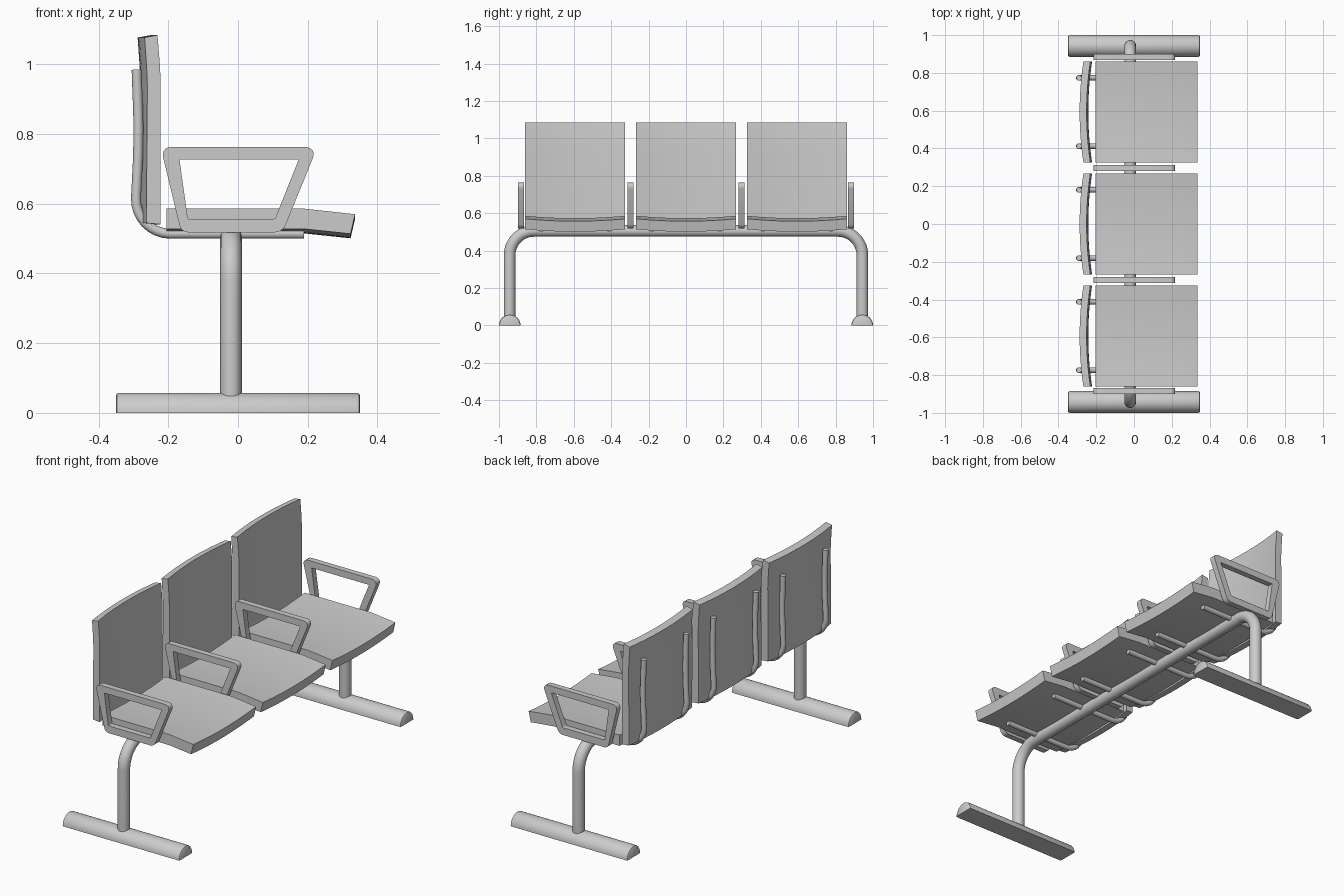
import bpy, bmesh, math
from mathutils import Vector

if "Cube" in bpy.data.objects:
    bpy.data.objects.remove(bpy.data.objects["Cube"])


def finish(ob, angle=35):
    bpy.ops.object.select_all(action='DESELECT')
    ob.select_set(True)
    bpy.context.view_layer.objects.active = ob
    if ob.type == 'CURVE':
        bpy.ops.object.convert(target='MESH')
        ob = bpy.context.object
    bpy.ops.object.shade_smooth_by_angle(angle=math.radians(angle))


def loft(name, rings, loop=False):
    """Skin closed rings of points; cap the ends unless the rings form a loop."""
    bm = bmesh.new()
    rows = [[bm.verts.new(p) for p in r] for r in rings]
    n = len(rows[0])
    for i in range(len(rows) if loop else len(rows) - 1):
        a, b = rows[i], rows[(i + 1) % len(rows)]
        for j in range(n):
            k = (j + 1) % n
            bm.faces.new((a[j], a[k], b[k], b[j]))
    if not loop:
        bm.faces.new(rows[0])
        bm.faces.new(rows[-1])
    bmesh.ops.recalc_face_normals(bm, faces=bm.faces)
    me = bpy.data.meshes.new(name)
    bm.to_mesh(me)
    bm.free()
    ob = bpy.data.objects.new(name, me)
    bpy.context.collection.objects.link(ob)
    finish(ob)


def fillet(pts, dist, closed=False, n=8):
    """Round the corners of a path, starting each bend dist away from its corner."""
    pts = [Vector(p) for p in pts]
    out = []
    for i, p in enumerate(pts):
        if not closed and i in (0, len(pts) - 1):
            out.append(p)
            continue
        d = dist[i] if isinstance(dist, (list, tuple)) else dist
        u = (pts[i - 1] - p).normalized() * d
        v = (pts[(i + 1) % len(pts)] - p).normalized() * d
        for s in range(n + 1):
            t = s / n
            out.append(p + u * ((1 - t) ** 3 + 3 * (1 - t) ** 2 * t * 0.45)
                       + v * (t ** 3 + 3 * t * t * (1 - t) * 0.45))
    return out


def tube(name, path, radius):
    cu = bpy.data.curves.new(name, 'CURVE')
    cu.dimensions = '3D'
    cu.bevel_depth = radius
    cu.bevel_resolution = 6
    cu.use_fill_caps = True
    sp = cu.splines.new('POLY')
    sp.points.add(len(path) - 1)
    for q, p in zip(sp.points, path):
        q.co = (*p, 1)
    ob = bpy.data.objects.new(name, cu)
    bpy.context.collection.objects.link(ob)
    finish(ob)


# Beam bent down into a leg at each end
tube("beam_and_legs", fillet([(-0.02, -0.943, 0.045), (-0.02, -0.943, 0.505),
                              (-0.02, 0.943, 0.505), (-0.02, 0.943, 0.045)], 0.13, n=14), 0.031)

# Half-round feet with eased ends
for side in (-1, 1):
    rings = []
    for x, s in ((-0.35, 0.88), (-0.347, 0.96), (-0.34, 1), (0.34, 1), (0.347, 0.96), (0.35, 0.88)):
        rings.append([(x, side * 0.9425 + 0.0575 * s * math.cos(math.pi * k / 16),
                       0.0575 * s * math.sin(math.pi * k / 16)) for k in range(17)])
    loft("foot", rings)

# Side profiles (x, z) of the seat and backrest
SEAT = [(-0.205, 0.586), (0.19, 0.586), (0.336, 0.570), (0.323, 0.514), (0.19, 0.528), (-0.205, 0.528)]
BACK = [(-0.222, 0.541), (-0.222, 0.94), (-0.2235, 0.99), (-0.231, 1.084),
        (-0.268, 1.077), (-0.262, 0.99), (-0.26, 0.94), (-0.263, 0.545)]
HALF, STEPS = 0.268, 12

for cy in (-0.593, 0, 0.593):
    seat, back = [], []
    for i in range(STEPS + 1):
        t = 2 * i / STEPS - 1
        sag = 1 - t * t
        y = cy + t * HALF
        seat.append([(x, y, z - 0.013 * sag) for x, z in SEAT])
        back.append([(x - 0.02 * sag, y, z) for x, z in BACK])
    loft("seat", seat)
    loft("backrest", back)
    # Pair of bent support rods under the seat and behind the back
    for dy in (-0.181, 0.181):
        y = cy + dy
        tube("support_rod", fillet([(0.19, y, 0.514), (-0.298, y, 0.514),
                                    (-0.284, y, 0.79), (-0.291, y, 0.985)], [0, 0.105, 0.08, 0]), 0.0142)

# Armrest frames: rounded trapezoid rings
OUTER = [(-0.222, 0.763), (0.228, 0.763), (0.128, 0.518), (-0.163, 0.518)]
INNER = [(-0.168, 0.727), (0.174, 0.727), (0.106, 0.557), (-0.144, 0.557)]
outer = fillet(OUTER, [0.03, 0.035, 0.022, 0.02], True, 5)
inner = fillet(INNER, 0.003, True, 5)
for cy in (-0.883, -0.297, 0.297, 0.883):
    a, b = cy - 0.016, cy + 0.016
    loft("armrest", [[(p.x, y, p.y) for p in ring]
                     for ring, y in ((outer, a), (outer, b), (inner, b), (inner, a))], loop=True)
